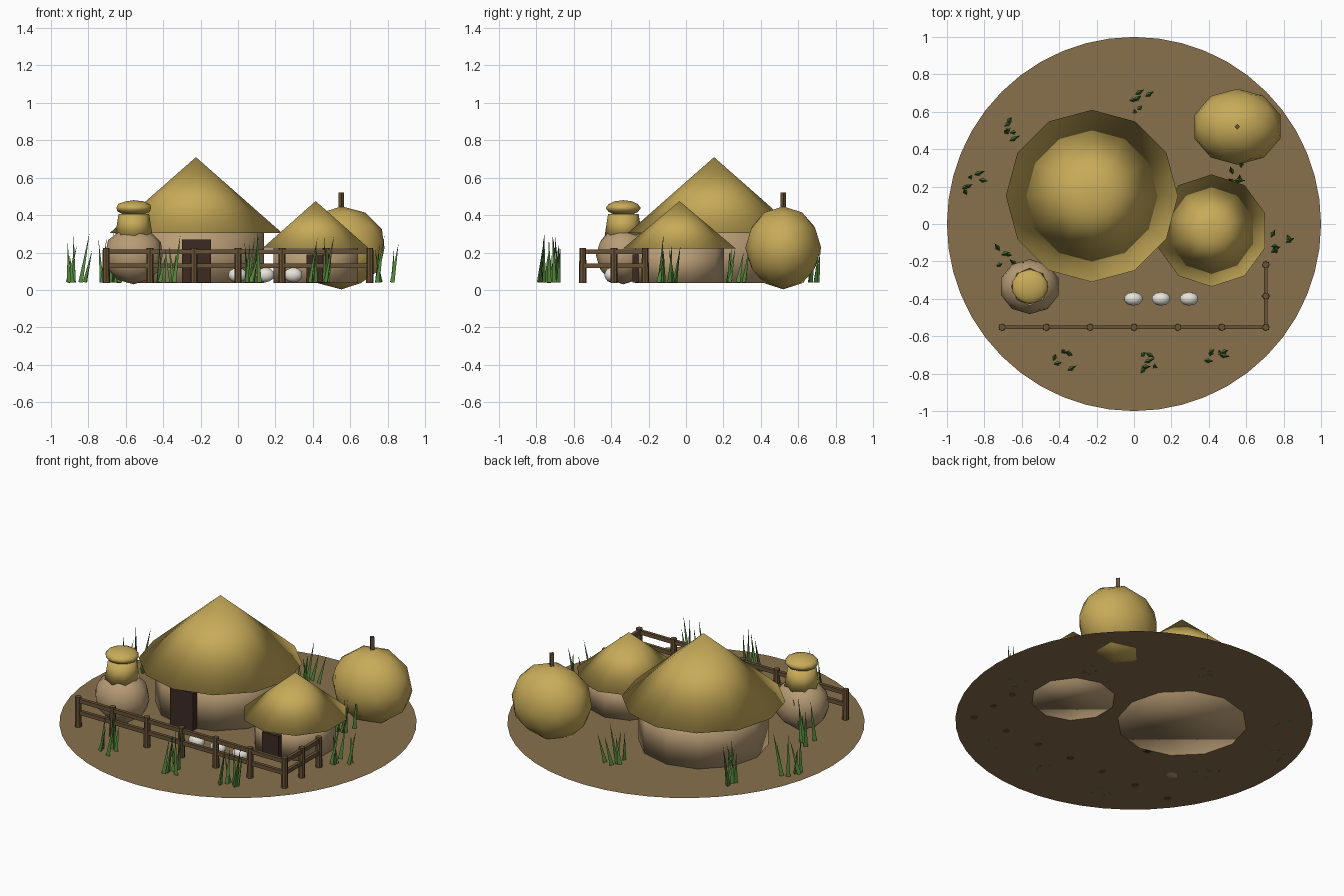
import bpy, math, random
from mathutils import Vector

random.seed(4)
if "Cube" in bpy.data.objects:
    bpy.data.objects.remove(bpy.data.objects["Cube"], do_unlink=True)

GROUND = 0.04


def material(name, rgb):
    m = bpy.data.materials.new(name)
    m.use_nodes = True
    m.diffuse_color = (*rgb, 1)
    m.node_tree.nodes["Principled BSDF"].inputs["Base Color"].default_value = (*rgb, 1)
    return m


earth = material("earth", (0.25, 0.165, 0.073))
straw = material("straw", (0.58, 0.41, 0.10))
clay = material("clay", (0.48, 0.335, 0.18))
wood = material("wood", (0.14, 0.085, 0.037))
dark_wood = material("dark wood", (0.045, 0.024, 0.016))
grass = material("grass", (0.09, 0.24, 0.045))
white = material("white stone", (0.80, 0.77, 0.70))


def finish(name, mat, smooth=True):
    ob = bpy.context.object
    ob.name = name
    ob.data.materials.append(mat)
    for p in ob.data.polygons:
        p.use_smooth = smooth
    return ob


def cone(name, mat, x, y, z0, z1, r0, r1, sides, smooth=True):
    bpy.ops.mesh.primitive_cone_add(vertices=sides, radius1=r0, radius2=r1, depth=z1 - z0,
                                    location=(x, y, (z0 + z1) / 2))
    return finish(name, mat, smooth)


def ball(name, mat, loc, scale):
    bpy.ops.mesh.primitive_ico_sphere_add(subdivisions=2, radius=1, location=loc)
    bpy.context.object.scale = scale
    return finish(name, mat)


def box(name, mat, loc, size):
    bpy.ops.mesh.primitive_cube_add(size=1, location=loc)
    bpy.context.object.scale = size
    return finish(name, mat, False)


def rod(name, mat, a, b, r0, r1, sides):
    # tapered stick between two points
    a, b = Vector(a), Vector(b)
    bpy.ops.mesh.primitive_cone_add(vertices=sides, radius1=r0, radius2=r1,
                                    depth=(b - a).length, location=(a + b) / 2)
    bpy.context.object.rotation_euler = (b - a).to_track_quat('Z', 'Y').to_euler()
    return finish(name, mat, False)


# Ground disc
bpy.ops.mesh.primitive_circle_add(vertices=48, radius=1, fill_type='NGON', location=(0, 0, GROUND))
finish("ground", earth, False)


# Round huts: wall, thatched roof, door
def hut(name, x, y, wall_r, eave_z, roof_r, top_z, sides, door_x, door_y, door_w, door_top):
    cone(name + "_wall", clay, x, y, GROUND - 0.002, eave_z + 0.01, wall_r, wall_r, sides)
    cone(name + "_roof", straw, x, y, eave_z, top_z, roof_r, 0, sides)
    box(name + "_door", dark_wood, (door_x, door_y, (GROUND + door_top) / 2),
        (door_w, 0.05, door_top - GROUND))


hut("large_hut", -0.225, 0.15, 0.365, 0.305, 0.46, 0.71, 12, -0.222, -0.21, 0.155, 0.27)
hut("small_hut", 0.415, -0.035, 0.238, 0.222, 0.30, 0.475, 10, 0.42, -0.26, 0.11, 0.19)

# Hay ball with its pole
ball("haystack", straw, (0.553, 0.52, 0.225), (0.242, 0.203, 0.222))
cone("haystack_pole", wood, 0.553, 0.52, 0.40, 0.52, 0.015, 0.015, 4, False)

# Storage pot with straw neck and lid
px, py = -0.557, -0.335
ball("pot_body", clay, (px, py, 0.185), (0.162, 0.147, 0.155))
cone("pot_neck", straw, px, py, 0.29, 0.405, 0.10, 0.082, 8)
ball("pot_lid", straw, (px, py, 0.438), (0.098, 0.094, 0.042))

# White stones
for x in (-0.003, 0.145, 0.295):
    ball("stone", white, (x, -0.40, 0.08), (0.051, 0.037, 0.04))

# Fence: a long front run and a short return on the left
FX, FY = 0.705, -0.552
posts = [(-FX + i * FX / 3, FY) for i in range(7)] + [(FX, FY + i * 0.167) for i in (1, 2)]
for x, y in posts:
    cone("fence_post", wood, x, y, GROUND - 0.002, 0.225, 0.02, 0.018, 8, False)
for z in (0.13, 0.203):
    box("front_rail", wood, (0, FY, z), (2 * FX, 0.02, 0.024))
    box("side_rail", wood, (FX, FY + 0.167, z), (0.02, 0.334, 0.024))

# Grass tufts of thin leaning blades
tufts = [(0.03, 0.65), (-0.65, 0.5), (-0.86, 0.22), (0.57, 0.28), (0.785, -0.11),
         (-0.68, -0.18), (-0.38, -0.73), (0.085, -0.74), (0.43, -0.7)]
for tx, ty in tufts:
    for i in range(6):
        x, y = tx + random.uniform(-0.05, 0.05), ty + random.uniform(-0.06, 0.06)
        tip = (x + random.uniform(-0.03, 0.05), y + random.uniform(-0.02, 0.03),
               GROUND + random.uniform(0.15, 0.27))
        rod("grass_blade", grass, (x, y, GROUND), tip, 0.014, 0, 3)
